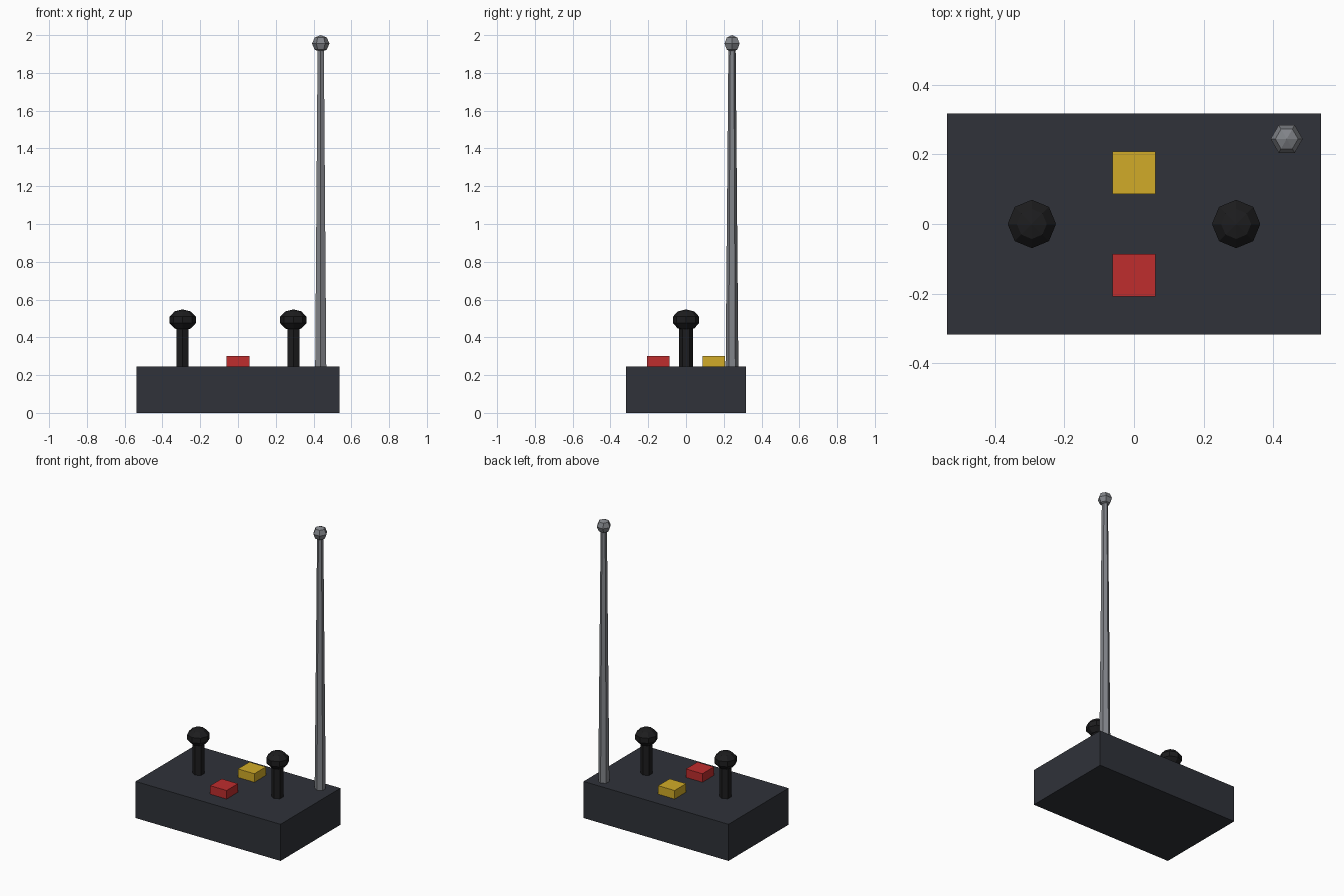
import bpy, bmesh
from math import sin, cos, pi

if "Cube" in bpy.data.objects:
    bpy.data.objects.remove(bpy.data.objects["Cube"])

def material(name, rgb):
    m = bpy.data.materials.new(name)
    m.diffuse_color = (*rgb, 1)
    m.use_nodes = True
    m.node_tree.nodes["Principled BSDF"].inputs["Base Color"].default_value = m.diffuse_color
    return m

DARK = material("dark_casing", (0.029, 0.032, 0.041))
BLACK = material("black_plastic", (0.012, 0.012, 0.013))
METAL = material("grey_metal", (0.22, 0.23, 0.25))
RED = material("red_plastic", (0.52, 0.026, 0.027))
YELLOW = material("yellow_plastic", (0.64, 0.41, 0.021))

def finish(name, bm, loc, mat):
    bmesh.ops.recalc_face_normals(bm, faces=bm.faces)
    me = bpy.data.meshes.new(name)
    bm.to_mesh(me)
    bm.free()
    me.materials.append(mat)
    ob = bpy.data.objects.new(name, me)
    ob.location = loc
    bpy.context.collection.objects.link(ob)
    return ob

def box(name, size, loc, mat):
    bm = bmesh.new()
    bmesh.ops.create_cube(bm, size=1)
    bmesh.ops.scale(bm, vec=size, verts=bm.verts)
    return finish(name, bm, loc, mat)

def lathe(name, profile, sides, phase, loc, mat):
    """Turn (radius, z) points into a flat-faced closed solid."""
    bm = bmesh.new()
    rings = [[bm.verts.new((r * cos(phase + 2 * pi * i / sides),
                            r * sin(phase + 2 * pi * i / sides), z))
              for i in range(sides)] for r, z in profile]
    for a, b in zip(rings, rings[1:]):
        for i in range(sides):
            j = (i + 1) % sides
            bm.faces.new((a[i], a[j], b[j], b[i]))
    bm.faces.new(rings[0])
    bm.faces.new(rings[-1])
    return finish(name, bm, loc, mat)

def ball(name, r, rz, sides, rings, loc, mat):
    """Low-poly sphere with small pole caps merged to points."""
    prof = [(r * sin(pi * k / rings), -rz * cos(pi * k / rings))
            for k in range(1, rings)]
    ob = lathe(name, prof, sides, 0, loc, mat)
    bm = bmesh.new()
    bm.from_mesh(ob.data)
    caps = [f for f in bm.faces if len(f.verts) == sides]
    for f in caps:
        s = 1 if f.calc_center_median().z > 0 else -1
        new = bmesh.ops.poke(bm, faces=[f])["verts"]
        new[0].co.z = s * rz
    bm.to_mesh(ob.data)
    bm.free()
    return ob

# Casing
box("casing", (1.074, 0.634, 0.245), (0, 0, 0.1225), DARK)

# Push buttons
for name, y, mat in (("red_button", -0.147, RED), ("yellow_button", 0.147, YELLOW)):
    box(name, (0.122, 0.121, 0.08), (0, y, 0.262), mat)

# Joysticks: hexagonal stem with flattened knob
for side, x in (("left", -0.293), ("right", 0.293)):
    lathe(side + "_stick", [(0.037, 0.225), (0.037, 0.47)], 6, pi / 2, (x, 0, 0), BLACK)
    ball(side + "_knob", 0.073, 0.056, 8, 5, (x, 0, 0.492), BLACK)

# Tapered antenna with tip ball
lathe("antenna", [(0.034, 0.225), (0.019, 1.95)], 6, pi / 2, (0.438, 0.244, 0), METAL)
ball("antenna_tip", 0.046, 0.045, 6, 4, (0.438, 0.244, 1.955), METAL)
